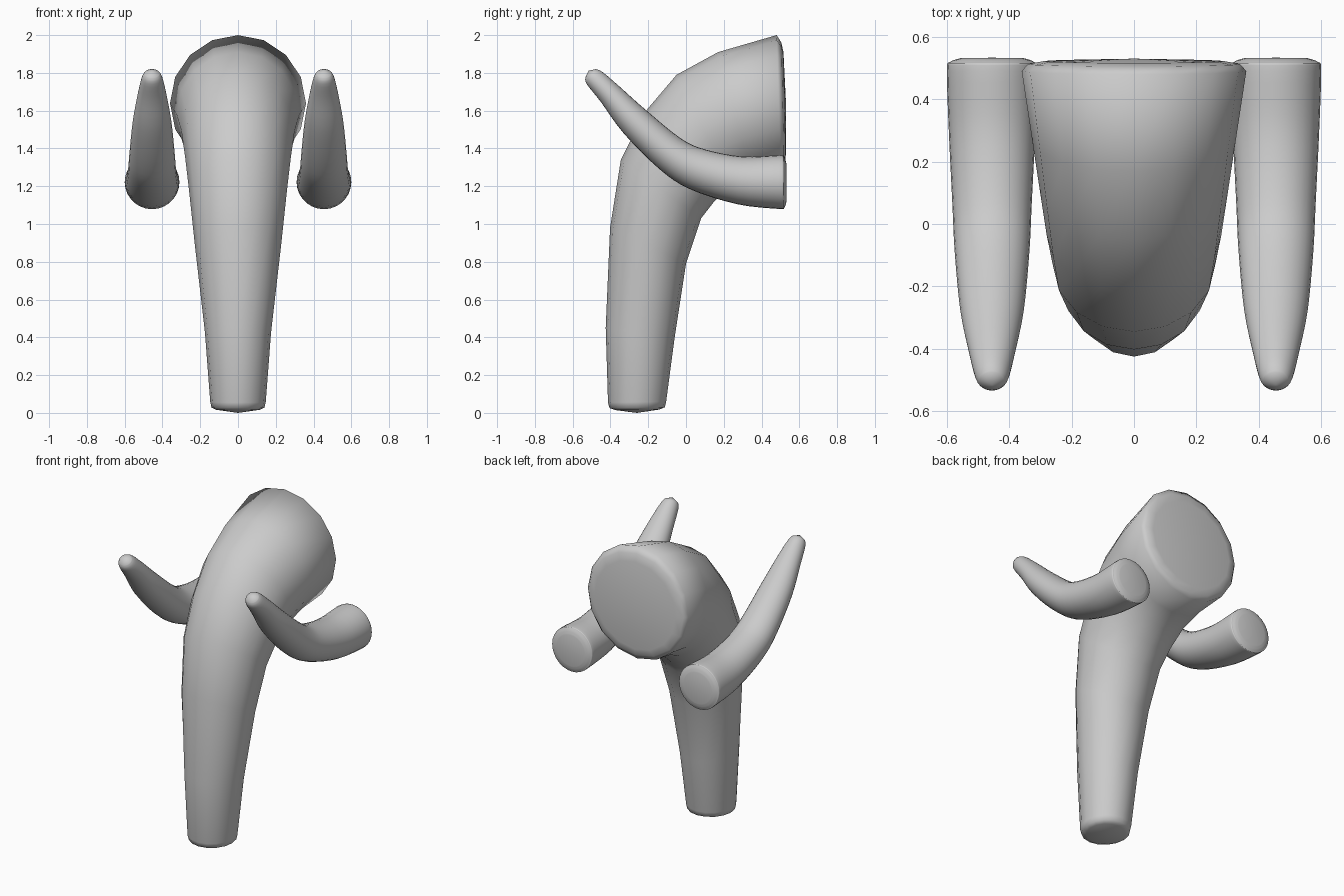
import bpy, bmesh, math
from mathutils import Vector

if "Cube" in bpy.data.objects:
    bpy.data.objects.remove(bpy.data.objects["Cube"])


def catmull(rows, steps):
    """Smoothly resample rows of numbers."""
    out = []
    for i in range(len(rows) - 1):
        a, b = rows[max(i - 1, 0)], rows[i]
        c, d = rows[i + 1], rows[min(i + 2, len(rows) - 1)]
        for s in range(steps):
            t = s / steps
            out.append([0.5 * (2 * q + (r - p) * t + (2 * p - 5 * q + 4 * r - u) * t * t
                               + (3 * q - p - 3 * r + u) * t ** 3)
                        for p, q, r, u in zip(a, b, c, d)])
    return out + [list(rows[-1])]


def sweep(name, rings, segs, x0, start, end):
    """Loft ellipses given by outer (y, z), inner (y, z) and x half width."""
    bm = bmesh.new()
    loops = []
    for fy, fz, by, bz, hx in rings:
        mid = Vector((x0, (fy + by) / 2, (fz + bz) / 2))
        half = Vector((0, (fy - by) / 2, (fz - bz) / 2))
        loops.append([bm.verts.new(mid + half * math.cos(a) + Vector((hx * math.sin(a), 0, 0)))
                      for a in (2 * math.pi * k / segs for k in range(segs))])
    for p, q in zip(loops, loops[1:]):
        for k in range(segs):
            n = (k + 1) % segs
            bm.faces.new((p[k], p[n], q[n], q[k]))
    for loop, tip in ((loops[0], start), (loops[-1], end)):
        v = bm.verts.new((x0, *tip))
        for k in range(segs):
            bm.faces.new((loop[k], loop[(k + 1) % segs], v))
    bmesh.ops.recalc_face_normals(bm, faces=bm.faces)
    me = bpy.data.meshes.new(name)
    bm.to_mesh(me)
    bm.free()
    for f in me.polygons:
        f.use_smooth = True
    ob = bpy.data.objects.new(name, me)
    bpy.context.collection.objects.link(ob)
    return ob


# Trunk: tapered 16-sided tube bending back to a wide flat end
trunk = [
    (-0.375, 0.015, -0.14, 0.018, 0.115),
    (-0.405, 0.025, -0.112, 0.03, 0.14),
    (-0.413, 0.055, -0.105, 0.06, 0.147),
    (-0.425, 0.45, -0.06, 0.40, 0.175),
    (-0.402, 0.98, 0.0, 0.79, 0.228),
    (-0.345, 1.34, 0.08, 1.03, 0.26),
    (-0.22, 1.59, 0.15, 1.12, 0.28),
    (-0.05, 1.79, 0.24, 1.20, 0.30),
    (0.17, 1.91, 0.35, 1.25, 0.325),
    (0.48, 2.0, 0.50, 1.28, 0.36),
    (0.505, 1.96, 0.52, 1.31, 0.34),
    (0.516, 1.91, 0.528, 1.35, 0.29),
]
sweep("trunk", trunk, 16, 0, (-0.26, 0.0), (0.53, 1.63))

# Tusks: curved tapering horns, mirrored across x = 0
tusk = [
    (0.532, 1.32, 0.532, 1.12, 0.10),
    (0.518, 1.357, 0.52, 1.085, 0.135),
    (0.49, 1.364, 0.49, 1.08, 0.145),
    (0.30, 1.357, 0.27, 1.105, 0.138),
    (0.10, 1.395, 0.02, 1.185, 0.127),
    (-0.03, 1.455, -0.14, 1.29, 0.12),
    (-0.22, 1.61, -0.33, 1.48, 0.102),
    (-0.36, 1.735, -0.45, 1.645, 0.075),
    (-0.44, 1.803, -0.525, 1.74, 0.055),
    (-0.475, 1.82, -0.533, 1.775, 0.04),
]
tusks = sweep("tusks", catmull(tusk, 4), 28, 0.455, (0.533, 1.22), (-0.515, 1.812))
tusks.modifiers.new("Mirror", 'MIRROR')
